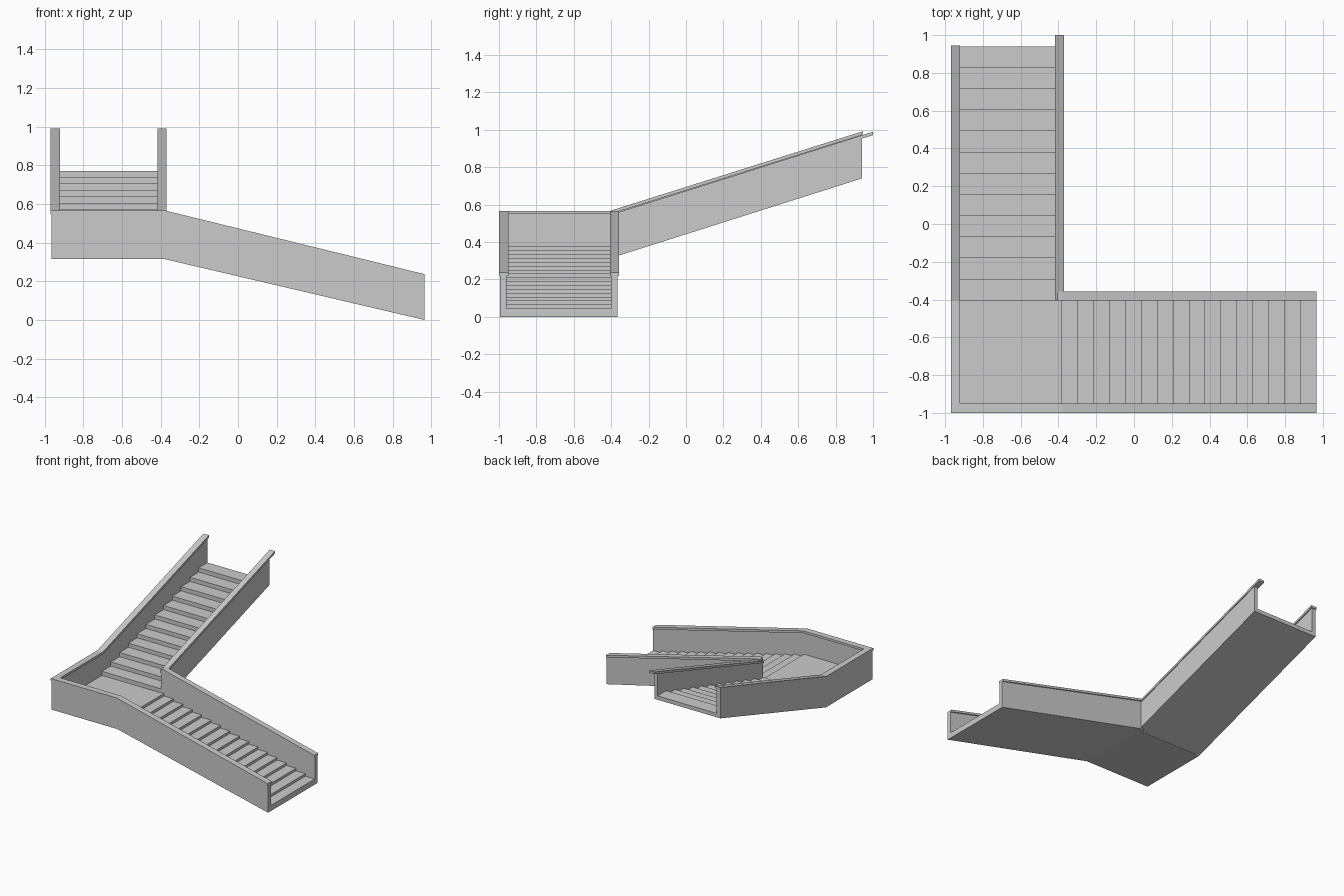
import bpy, bmesh

if "Cube" in bpy.data.objects:
    bpy.data.objects.remove(bpy.data.objects["Cube"])

X_END, X_LAND = 0.965, -0.38      # lower flight foot / landing edge
Y_LAND, Y_END = -0.405, 0.94      # landing edge / upper flight head
BASE, FLOOR, RAIL = 0.315, 0.375, 0.567
CAP = 0.018
SLOPE = 0.316                     # pitch of the upper flight


def prism(name, profile, axis, lo, hi):
    """Extrude a (horizontal, z) profile along x or y between lo and hi."""
    bm = bmesh.new()
    def pt(h, z, d):
        return (d, h, z) if axis == 'x' else (h, d, z)
    face = bm.faces.new([bm.verts.new(pt(h, z, lo)) for h, z in profile])
    ext = bmesh.ops.extrude_face_region(bm, geom=[face])
    for v in ext['geom']:
        if isinstance(v, bmesh.types.BMVert):
            setattr(v.co, axis, hi)
    bmesh.ops.recalc_face_normals(bm, faces=bm.faces[:])
    mesh = bpy.data.meshes.new(name)
    bm.to_mesh(mesh)
    bm.free()
    ob = bpy.data.objects.new(name, mesh)
    bpy.context.collection.objects.link(ob)
    return ob


def band(top, bottom):
    return top + bottom[::-1]


def lowered(line, dz):
    return [(h, z - dz) for h, z in line]


def stairs(start, run, z0, rise, n):
    """Zigzag from the foot of the first riser to the end of the last tread."""
    pts = []
    for i in range(n):
        z = z0 + rise * i
        pts += [(start + run * i, z), (start + run * (i + 1), z)]
    return pts


# Lower flight with solid underside
n = 16
run, rise = (X_LAND - X_END) / n, 0.0206
steps = stairs(X_END, run, FLOOR - n * rise, rise, n)
prism("lower_steps", steps + [(X_LAND, BASE), (X_END, 0.0)], 'y', -0.96, -0.40)

# Landing floor
prism("landing", [(-0.93, BASE), (X_LAND, BASE), (X_LAND, FLOOR), (-0.93, FLOOR)],
      'y', -0.96, -0.40)

# Upper flight
n = 12
run, rise = (Y_END - Y_LAND) / n, 0.033
steps = stairs(Y_LAND, run, FLOOR + rise, rise, n)
head = BASE + SLOPE * (Y_END - Y_LAND)
prism("upper_steps", steps + [(Y_END, head), (Y_LAND, BASE)], 'x', -0.93, -0.405)

# Lower flight parapets and their cap rails
for name, left, walls, caps in (
        ("lower_outer", -0.965, (-0.995, -0.96), (-1.0, -0.95)),
        ("lower_inner", -0.405, (-0.40, -0.367), (-0.405, -0.358))):
    top = [(left, RAIL), (X_LAND, RAIL), (X_END, 0.237)]
    bottom = [(left, BASE), (X_LAND, BASE), (X_END, 0.0)]
    prism(name + "_wall", band(lowered(top, CAP), bottom), 'y', *walls)
    prism(name + "_cap", band(top, lowered(top, CAP)), 'y', *caps)

# Upper outer parapet, running level along the landing and then rising
top = [(-0.95, RAIL), (Y_LAND, RAIL), (Y_END + 0.005, RAIL + SLOPE * (Y_END - Y_LAND))]
bottom = [(-0.96, BASE), (Y_LAND, BASE), (Y_END, head)]
wall_top = [(-0.96, RAIL - CAP), (Y_LAND, RAIL - CAP),
            (Y_END, RAIL - CAP + SLOPE * (Y_END - Y_LAND))]
prism("upper_outer_wall", band(wall_top, bottom), 'x', -0.965, -0.93)
prism("upper_outer_cap", band(top, lowered(top, CAP)), 'x', -0.97, -0.92)
prism("corner_cap", [(-1.0, RAIL - CAP), (-0.95, RAIL - CAP), (-0.95, RAIL), (-1.0, RAIL)],
      'x', -0.97, -0.965)

# Upper inner parapet, with a cap that overhangs at the head
def inner(y):
    return 0.56 + SLOPE * (y + 0.36)

top = [(-0.40, inner(-0.40)), (1.0, inner(1.0))]
wall_top = [(-0.40, inner(-0.40) - CAP), (Y_END, inner(Y_END) - CAP)]
prism("upper_inner_wall", band(wall_top, [(-0.40, BASE), (Y_END, head)]), 'x', -0.405, -0.376)
prism("upper_inner_cap", band(top, lowered(top, CAP)), 'x', -0.417, -0.37)
